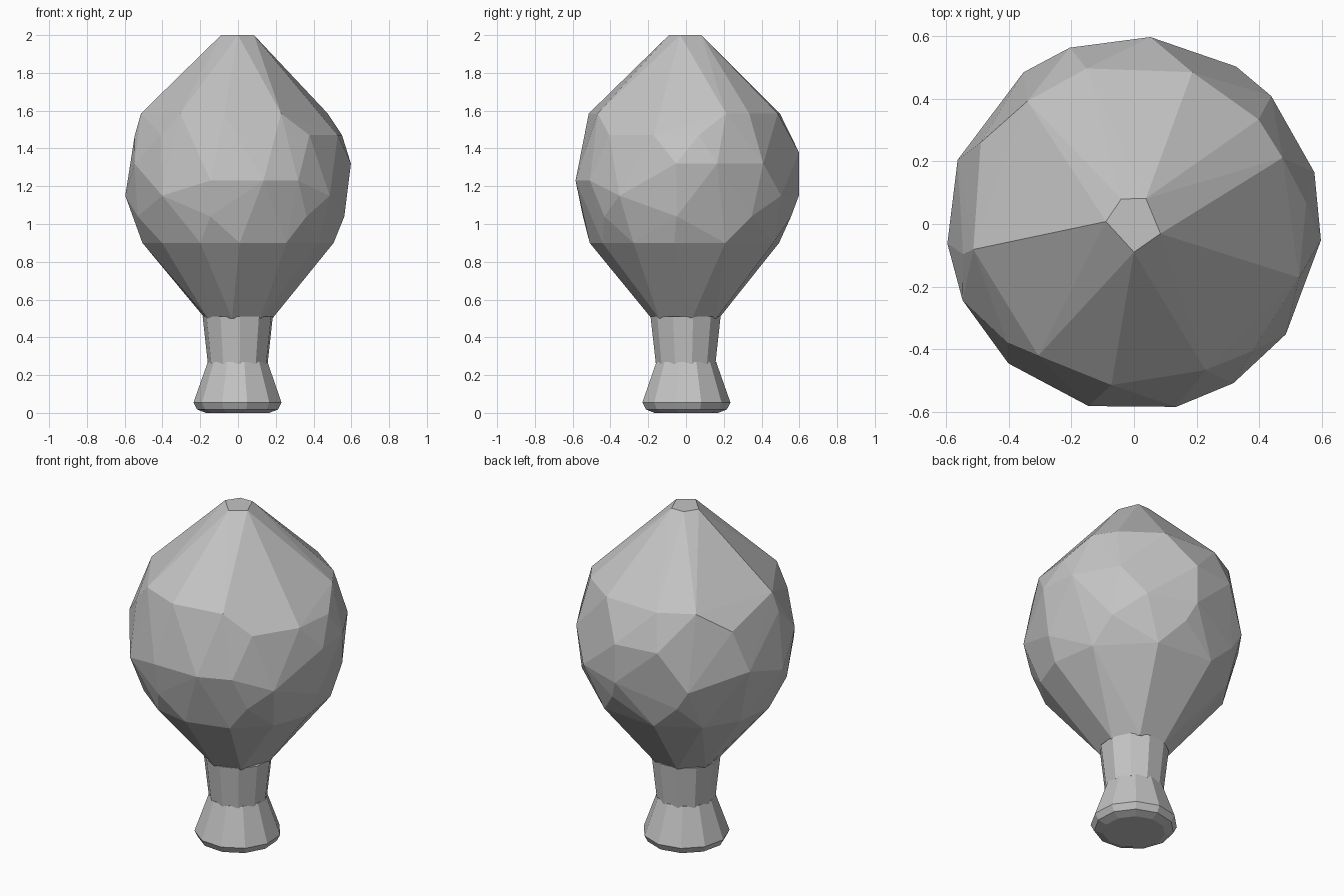
import bpy
import bmesh
from math import cos, sin, radians, tau

cube = bpy.data.objects.get("Cube")
if cube:
    bpy.data.objects.remove(cube, do_unlink=True)

COLOUR = (0.55, 0.55, 0.55, 1.0)
grey = bpy.data.materials.new("plain_grey")
grey.use_nodes = True
grey.diffuse_color = COLOUR
for node in grey.node_tree.nodes:
    if node.type == "BSDF_PRINCIPLED":
        node.inputs["Base Color"].default_value = COLOUR


def finish(bm, name):
    """Turn a bmesh into a flat-shaded object."""
    bmesh.ops.recalc_face_normals(bm, faces=bm.faces[:])
    mesh = bpy.data.meshes.new(name)
    bm.to_mesh(mesh)
    bm.free()
    mesh.materials.append(grey)
    obj = bpy.data.objects.new(name, mesh)
    bpy.context.collection.objects.link(obj)
    return obj


def lathe(name, profile, sides, turn=0.0):
    """Faceted solid of revolution, profile as (radius, height) pairs."""
    bm = bmesh.new()
    rings = []
    for radius, z in profile:
        angles = [turn + tau * i / sides for i in range(sides)]
        rings.append([bm.verts.new((radius * cos(a), radius * sin(a), z)) for a in angles])
    for low, high in zip(rings, rings[1:]):
        for i in range(sides):
            j = (i + 1) % sides
            bm.faces.new((low[i], low[j], high[j], high[i]))
    bm.faces.new(rings[0])
    bm.faces.new(rings[-1])
    return finish(bm, name)


def hull(name, rows):
    """Irregular faceted body wrapped around rows of (height, radius, bearings)."""
    bm = bmesh.new()
    for z, radius, bearings in rows:
        for bearing in bearings:
            a = radians(bearing)
            bm.verts.new((radius * cos(a), radius * sin(a), z))
    result = bmesh.ops.convex_hull(bm, input=bm.verts[:])
    unused = {v for v in bm.verts if not v.link_faces}
    unused.update(g for g in result["geom_interior"] if isinstance(g, bmesh.types.BMVert))
    bmesh.ops.delete(bm, geom=list(unused), context="VERTS")
    return finish(bm, name)


# Large faceted bulb, from the narrow mouth up to the small flat tip
hull("bulb", [
    (0.50, 0.185, range(10, 360, 50)),
    (0.90, 0.51, (-7, 24, 65, 105, 135, 160, 187, 218, 247, 271, 300, 327)),
    (1.04, 0.565, (-5, 38, 80, 120, 200, 255, 310)),
    (1.15, 0.60, (57, 85, 126, 186, 228, 324)),
    (1.23, 0.60, (160, 256, 283, 302)),
    (1.32, 0.60, (-5, 16, 43, 204)),
    (1.38, 0.60, (85, 110)),
    (1.47, 0.555, (7, -18, 152, 190, 223, 313)),
    (1.585, 0.52, (24, 40, 69, 107, 131, 189, 234, 262, 296)),
    (2.0, 0.09, (-20, 65, 117, 175, 270)),
])

# Slim neck, widening slightly towards the bulb
lathe("neck", [(0.16, 0.26), (0.188, 0.51)], 11, 0.2)

# Flared foot with a chamfered lower rim
lathe("foot", [(0.17, 0.0), (0.217, 0.018), (0.236, 0.055), (0.16, 0.27)], 11, 0.35)
